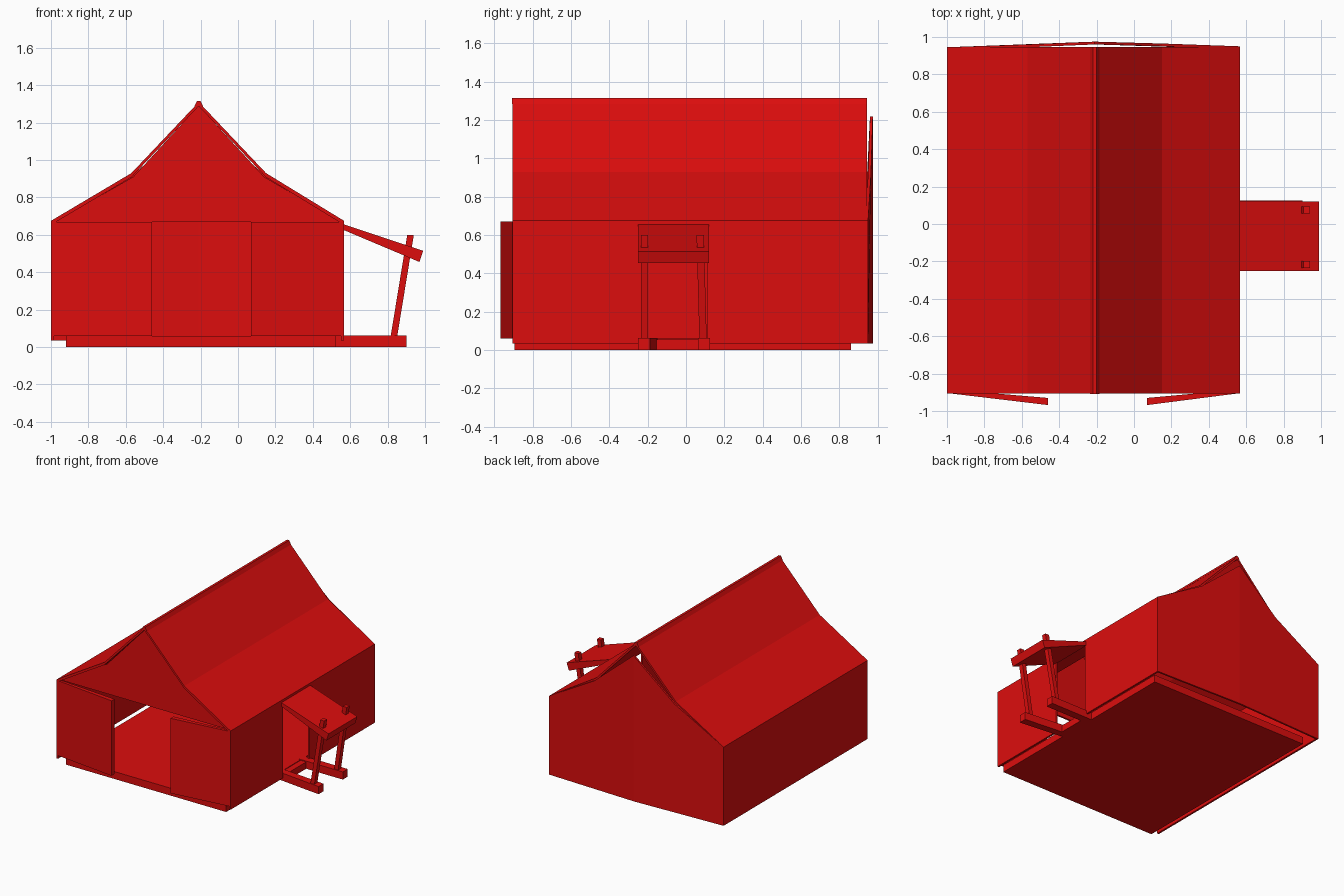
import bpy
from mathutils import Vector

cube = bpy.data.objects.get("Cube")
if cube:
    bpy.data.objects.remove(cube)

# One flat red for the whole building
red = bpy.data.materials.new("barn red")
red.use_nodes = True
colour = (0.72, 0.004, 0.004, 1)
red.diffuse_color = colour
red.node_tree.nodes["Principled BSDF"].inputs["Base Color"].default_value = colour


def prism(name, points, offset):
    """Solid made by sweeping a closed polygon along an offset."""
    n = len(points)
    base = [Vector(p) for p in points]
    verts = base + [p + Vector(offset) for p in base]
    faces = [list(range(n))[::-1], list(range(n, 2 * n))]
    faces += [[i, (i + 1) % n, (i + 1) % n + n, i + n] for i in range(n)]
    mesh = bpy.data.meshes.new(name)
    mesh.from_pydata(verts, [], faces)
    mesh.materials.append(red)
    # Turn the shell outwards when the polygon ran the other way
    normal = mesh.polygons[1].normal
    if normal.dot(Vector(offset)) < 0:
        mesh.flip_normals()
    mesh.update()
    obj = bpy.data.objects.new(name, mesh)
    bpy.context.collection.objects.link(obj)
    return obj


def across(name, profile, y0, y1):
    """Profile in x and z, swept along y."""
    return prism(name, [(x, y0, z) for x, z in profile], (0, y1 - y0, 0))


def plan(name, outline, z0, z1):
    """Outline in x and y, raised along z."""
    return prism(name, [(x, y, z0) for x, y in outline], (0, 0, z1 - z0))


def box(name, x0, x1, y0, y1, z0, z1):
    return plan(name, [(x0, y0), (x1, y0), (x1, y1), (x0, y1)], z0, z1)


LEFT, RIGHT, RIDGE = -1.0, 0.567, -0.21
FRONT, BACK = -0.905, 0.945
EAVE, KINK, PEAK = 0.675, 0.93, 1.31
WALL_FOOT, FLOOR_TOP = 0.035, 0.06
DOOR_Y0, DOOR_Y1 = -0.23, 0.11

# Floor slab
box("floor_slab", -0.92, 0.52, -0.895, 0.86, 0, FLOOR_TOP)

# Side walls, with a doorway in one of them
box("right_wall", LEFT, LEFT + 0.015, FRONT, BACK, WALL_FOOT, EAVE)
for name, y0, y1 in (("front", FRONT, DOOR_Y0), ("back", DOOR_Y1, BACK)):
    box("left_wall_" + name, RIGHT - 0.015, RIGHT, y0, y1, WALL_FOOT, EAVE)

# Bent roof sheet and ridge beam
top = [(LEFT, EAVE), (-0.57, KINK), (RIDGE, PEAK), (0.15, KINK), (RIGHT, EAVE)]
under = [(x, z - 0.022) for x, z in reversed(top)]
across("roof", top + under, FRONT, BACK)
across("ridge_beam", [(-0.235, 1.285), (-0.22, 1.315), (-0.2, 1.315), (-0.185, 1.285)],
       FRONT - 0.003, BACK)

# Front gable, set just inside the roof edge
gable = [(-0.98, EAVE - 0.005), (-0.56, KINK - 0.02), (RIDGE, PEAK - 0.02),
         (0.14, KINK - 0.02), (0.55, EAVE - 0.005)]
across("front_gable", gable, FRONT + 0.02, FRONT + 0.035)

# Back wall folded outwards along its middle
for name, side, kink, y in (("right", LEFT, -0.57, BACK), ("left", RIGHT, 0.15, 0.95)):
    prism("back_wall_" + name,
          [(side, y, WALL_FOOT), (RIDGE, 0.975, WALL_FOOT), (RIDGE, 0.975, 1.22),
           (kink, y + 0.015, KINK - 0.015), (side, y, EAVE)], (0, -0.015, 0))

# Front doors, hinged at the corners and slightly ajar
for name, hinge, edge in (("right", LEFT + 0.01, -0.46), ("left", RIGHT - 0.005, 0.07)):
    plan("front_door_" + name,
         [(hinge, -0.885), (hinge, -0.905), (edge, -0.968), (edge, -0.93)],
         FLOOR_TOP, 0.67)

# Side porch canopy
across("porch_canopy", [(0.555, 0.66), (0.99, 0.515), (0.97, 0.455), (0.555, 0.63)],
       -0.25, 0.12)

# Leaning porch posts that pass through the canopy
for name, foot, head in (("front", -0.235, -0.235), ("back", 0.07, 0.055)):
    w = 0.038
    prism("porch_post_" + name,
          [(0.815, foot, 0.05), (0.85, foot, 0.05),
           (0.85, foot + w, 0.05), (0.815, foot + w, 0.05)],
          (0.09, head - foot, 0.55))

# Porch ground runners and the sill between them
plan("porch_runner_front", [(0.5, -0.205), (0.5, -0.148), (0.9, -0.188), (0.9, -0.25)],
     0, 0.062)
box("porch_runner_back", 0.5, 0.9, 0.062, 0.125, 0, 0.062)
box("porch_sill", 0.5, 0.57, -0.2, 0.09, 0, 0.055)
